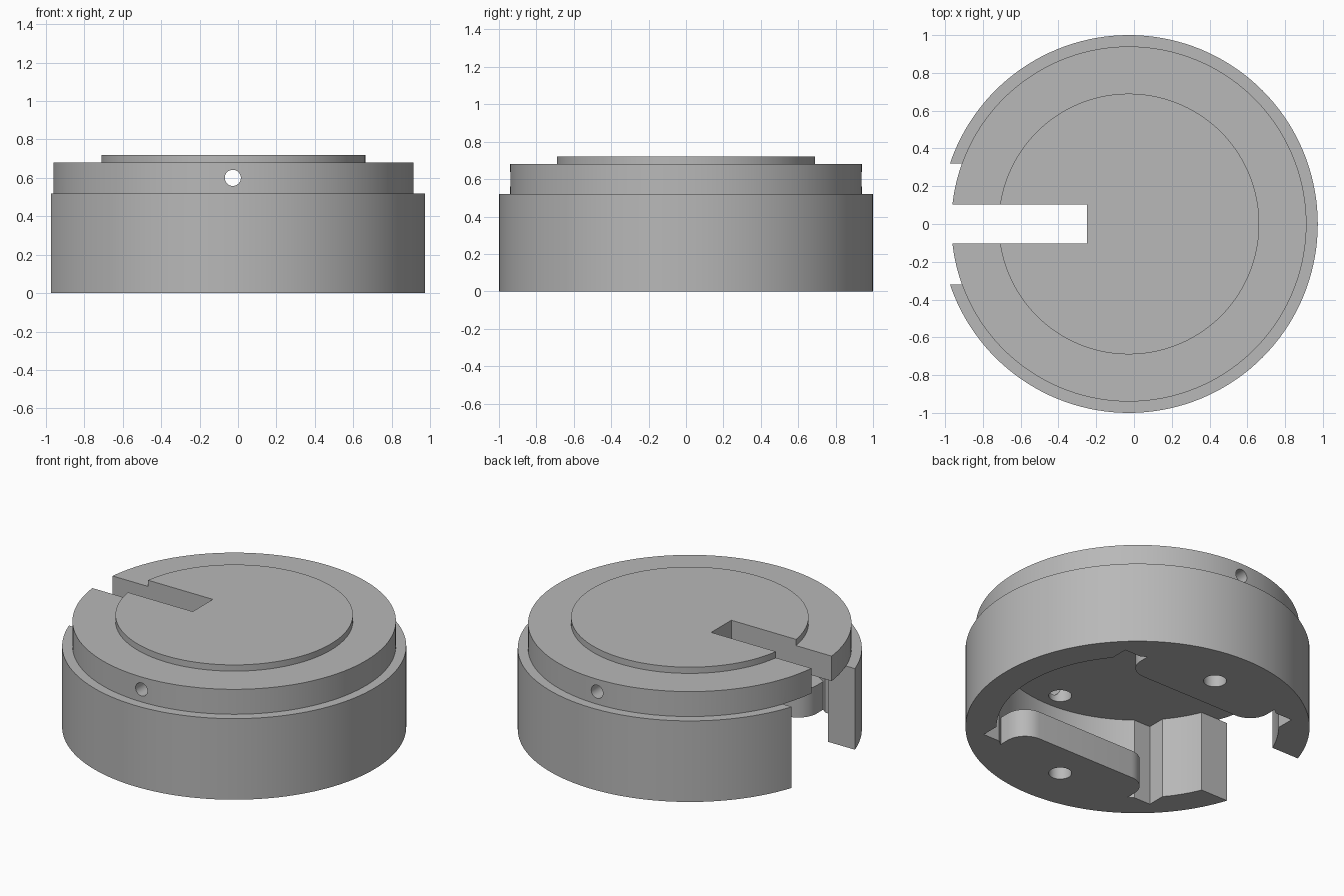
import bpy, bmesh, math
from mathutils import Matrix, Vector

if "Cube" in bpy.data.objects:
    bpy.data.objects.remove(bpy.data.objects["Cube"], do_unlink=True)

CX = -0.027          # axis of the round body
CEILING = 0.52       # inner height of the pocket
TAB_TOP = 0.18       # thickness of the screw tabs

grey = bpy.data.materials.new("plain grey")
grey.use_nodes = True
grey.diffuse_color = (0.48, 0.48, 0.48, 1)
grey.node_tree.nodes["Principled BSDF"].inputs["Base Color"].default_value = grey.diffuse_color


def finish(name, bm):
    bmesh.ops.recalc_face_normals(bm, faces=bm.faces)
    mesh = bpy.data.meshes.new(name)
    bm.to_mesh(mesh)
    bm.free()
    mesh.materials.append(grey)
    obj = bpy.data.objects.new(name, mesh)
    bpy.context.collection.objects.link(obj)
    return obj


def prism(name, outline, z0, z1):
    bm = bmesh.new()
    face = bm.faces.new([bm.verts.new((x + CX, y, z0)) for x, y in outline])
    top = bmesh.ops.extrude_face_region(bm, geom=[face])["geom"]
    verts = [v for v in top if isinstance(v, bmesh.types.BMVert)]
    bmesh.ops.translate(bm, verts=verts, vec=(0, 0, z1 - z0))
    return finish(name, bm)


def box(name, x0, x1, y0, y1, z0, z1):
    return prism(name, [(x0, y0), (x1, y0), (x1, y1), (x0, y1)], z0, z1)


def arc(x, y, r, start, end, steps):
    angles = [math.radians(start + (end - start) * i / steps) for i in range(steps + 1)]
    return [(x + r * math.cos(a), y + r * math.sin(a)) for a in angles]


def cylinder(name, x, y, r, z0, z1, sides):
    return prism(name, arc(x, y, r, 0, 360, sides)[:-1], z0, z1)


def combine(target, tool, operation):
    mod = target.modifiers.new("combine", "BOOLEAN")
    mod.operation, mod.solver, mod.object = operation, "EXACT", tool
    bpy.context.view_layer.objects.active = target
    bpy.ops.object.modifier_apply(modifier=mod.name)
    bpy.data.objects.remove(tool, do_unlink=True)


# Stepped round body turned from a profile
profile = [(0, 0), (1, 0), (1, CEILING), (0.94, CEILING), (0.94, 0.68),
           (0.69, 0.68), (0.69, 0.72), (0, 0.72)]
bm = bmesh.new()
verts = [bm.verts.new((CX + r, 0, z)) for r, z in profile]
edges = [bm.edges.new(pair) for pair in zip(verts, verts[1:])]
bmesh.ops.spin(bm, geom=verts + edges, cent=(CX, 0, 0), axis=(0, 0, 1),
               angle=math.tau, steps=144, use_merge=True)
bmesh.ops.remove_doubles(bm, verts=bm.verts, dist=0.0001)
bmesh.ops.dissolve_limit(bm, angle_limit=0.001, verts=bm.verts, edges=bm.edges)
housing = finish("round_housing", bm)

# Pocket: round recess, square corner reliefs and a side opening
pocket = cylinder("pocket", 0, 0, 0.82, -0.1, CEILING, 144)
combine(pocket, box("corner_reliefs", -0.63, 0.63, -0.64, 0.64, -0.1, CEILING), "UNION")
combine(pocket, box("side_opening", -1.2, -0.5, -0.32, 0.32, -0.1, CEILING), "UNION")

# Rounded screw tabs stay standing on both sides of the pocket
for side in (-1, 1):
    inner = arc(-0.35, 0.6, 0.13, 180, 270, 10) + arc(0.35, 0.6, 0.13, 270, 360, 10)
    outline = [(x, y * side) for x, y in inner + [(0.48, 0.95), (-0.48, 0.95)]]
    combine(pocket, prism("screw_tab", outline, -0.2, TAB_TOP), "DIFFERENCE")
combine(housing, pocket, "DIFFERENCE")

# Slot through the lid
combine(housing, box("lid_slot", -1.2, -0.25 - CX, -0.102, 0.102, 0.4, 0.9), "DIFFERENCE")

# Screw holes through the tabs, continuing blind into the lid
for side in (-1, 1):
    combine(housing, cylinder("screw_hole", 0, side * 0.7, 0.067, -0.1, 0.62, 32), "DIFFERENCE")

# Cross pin hole from front to back
pin = cylinder("pin_hole", 0, 0, 0.042, -1.2, 1.2, 32)
pin.data.transform(Matrix.Translation((CX, 0, 0.6)) @ Matrix.Rotation(math.pi / 2, 4, "X")
                   @ Matrix.Translation((-CX, 0, 0)))
combine(housing, pin, "DIFFERENCE")

bpy.ops.object.select_all(action="DESELECT")
housing.select_set(True)
bpy.context.view_layer.objects.active = housing
bpy.ops.object.shade_smooth_by_angle(angle=math.radians(25))
